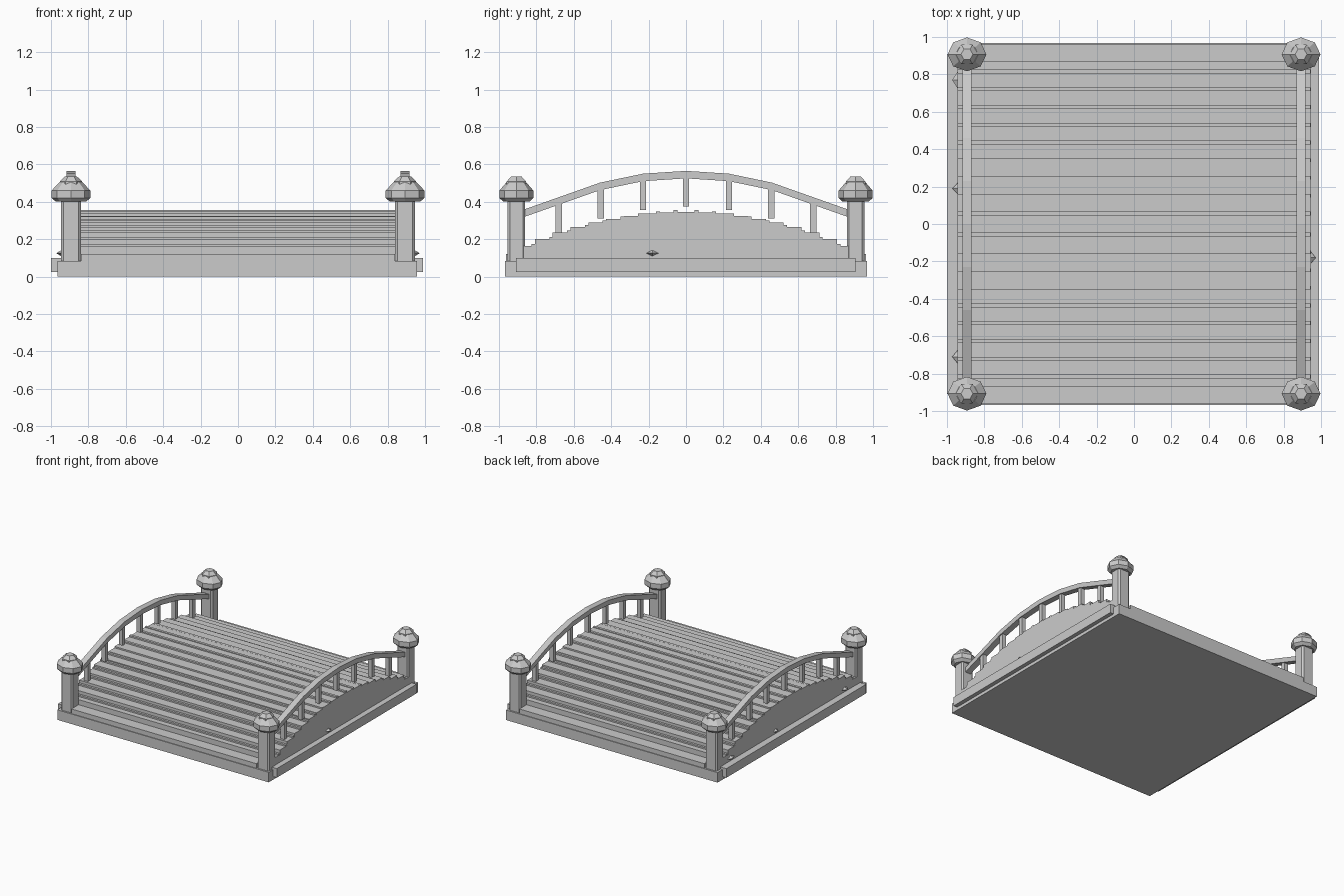
import bpy, bmesh, math

if "Cube" in bpy.data.objects:
    bpy.data.objects.remove(bpy.data.objects["Cube"])

stone = bpy.data.materials.new("light grey")
stone.diffuse_color = (0.6, 0.6, 0.6, 1)
stone.use_nodes = True
stone.node_tree.nodes["Principled BSDF"].inputs["Base Color"].default_value = stone.diffuse_color


def finish(name, bm):
    bmesh.ops.recalc_face_normals(bm, faces=bm.faces)
    me = bpy.data.meshes.new(name)
    bm.to_mesh(me)
    bm.free()
    me.materials.append(stone)
    ob = bpy.data.objects.new(name, me)
    bpy.context.collection.objects.link(ob)
    return ob


def add_box(bm, x0, x1, y0, y1, z0, z1):
    vs = bmesh.ops.create_cube(bm, size=1)["verts"]
    for v in vs:
        v.co.x = x1 if v.co.x > 0 else x0
        v.co.y = y1 if v.co.y > 0 else y0
        v.co.z = z1 if v.co.z > 0 else z0


def box(name, *dims):
    bm = bmesh.new()
    add_box(bm, *dims)
    return finish(name, bm)


def extrude_yz(name, pts, x0, x1):
    """Side profile pulled across x."""
    bm = bmesh.new()
    a = [bm.verts.new((x0, y, z)) for y, z in pts]
    b = [bm.verts.new((x1, y, z)) for y, z in pts]
    bm.faces.new(a)
    bm.faces.new(b[::-1])
    n = len(pts)
    for i in range(n):
        j = (i + 1) % n
        bm.faces.new((a[i], b[i], b[j], a[j]))
    return finish(name, bm)


def add_rings(bm, cx, cy, sides, profile, squash=1.0):
    """Stack of polygon rings (radius, height), closed at both ends."""
    rings = []
    for r, z in profile:
        rings.append([bm.verts.new((cx + r * math.cos(math.tau * i / sides),
                                    cy + r * squash * math.sin(math.tau * i / sides), z))
                      for i in range(sides)])
    bm.faces.new(rings[0])
    bm.faces.new(rings[-1])
    for lo, hi in zip(rings, rings[1:]):
        for i in range(sides):
            j = (i + 1) % sides
            bm.faces.new((lo[i], lo[j], hi[j], hi[i]))


def deck_z(k):
    return 0.345 - 0.25 * (k * PITCH) ** 2


PITCH = 0.095
COUNT = 9
END = 0.87

# Foundation, end sills and side boards
box("base_slab", -0.965, 0.957, -0.968, 0.968, 0, 0.082)
box("end_sills", -0.84, 0.84, -0.962, 0.962, 0.07, 0.12)
box("left_side_board", -1.0, -0.94, -0.91, 0.905, 0.025, 0.10)
box("right_side_board", 0.94, 0.99, -0.91, 0.905, 0.025, 0.10)

# Arched deck of stepped planks
profile = [(-END, 0.05)]
for k in range(-COUNT, COUNT + 1):
    for e in (-0.5, 0.5):
        y = max(-END, min(END, (k + e) * PITCH))
        profile.append((y, deck_z(k)))
profile.append((END, 0.05))
clean = [p for i, p in enumerate(profile) if i == 0 or p != profile[i - 1]]
extrude_yz("stepped_deck", clean, -0.945, 0.945)

# Thin battens on the lower plank at each joint
bm = bmesh.new()
for k in range(1, COUNT + 1):
    y = (k - 0.5) * PITCH
    z = deck_z(k)
    for s in (-1, 1):
        ya, yb = sorted((s * (y - 0.003), s * (y + 0.018)))
        add_box(bm, -0.943, 0.943, ya, yb, z - 0.02, z + 0.012)
finish("deck_battens", bm)

# Corner posts with faceted caps
for sx, side in ((-1, "left"), (1, "right")):
    for sy, end in ((-1, "front"), (1, "back")):
        cx, cy = sx * 0.893, sy * 0.907
        post = box(f"{end}_{side}_post", cx - 0.053, cx + 0.053,
                   cy - 0.047, cy + 0.047, 0.07, 0.42)
        bev = post.modifiers.new("bevel", "BEVEL")
        bev.width = 0.012
        bev.segments = 1
        bm = bmesh.new()
        add_rings(bm, cx, cy, 8, [(0.08, 0.40), (0.104, 0.42), (0.104, 0.46), (0.06, 0.505)], 0.87)
        add_rings(bm, cx, cy, 6, [(0.06, 0.49), (0.06, 0.508), (0.032, 0.535)])
        finish(f"{end}_{side}_post_cap", bm)

# Arched handrails and balusters
half = [(0.0, 0.565), (0.23, 0.55), (0.46, 0.502), (0.87, 0.357)]
top = [(-y, z) for y, z in half[:0:-1]] + half
rail = top + [(y, z - 0.04) for y, z in top[::-1]]
for sx, side in ((-1, "left"), (1, "right")):
    x0, x1 = sorted((sx * 0.868, sx * 0.918))
    extrude_yz(f"{side}_handrail", rail, x0, x1)
    bm = bmesh.new()
    for y, z0, z1 in ((0, 0.375, 0.54), (0.23, 0.357, 0.525),
                      (0.455, 0.31, 0.48), (0.68, 0.235, 0.405)):
        for yy in {y, -y}:
            add_box(bm, x0 + 0.008, x1 - 0.008, yy - 0.017, yy + 0.017, z0, z1)
    finish(f"{side}_balusters", bm)

# Small pointed studs on the side walls
bm = bmesh.new()
for sx, y, w in ((-1, 0.77, 0.045), (-1, 0.19, 0.03), (-1, -0.71, 0.035), (1, -0.18, 0.035)):
    ring = [bm.verts.new((sx * 0.943, y + w * a, 0.125 + 0.017 * b))
            for a, b in ((1, 0), (0, 1), (-1, 0), (0, -1))]
    tip = bm.verts.new((sx * 0.972, y, 0.125))
    bm.faces.new(ring)
    for i in range(4):
        bm.faces.new((ring[i], ring[(i + 1) % 4], tip))
finish("wall_studs", bm)
